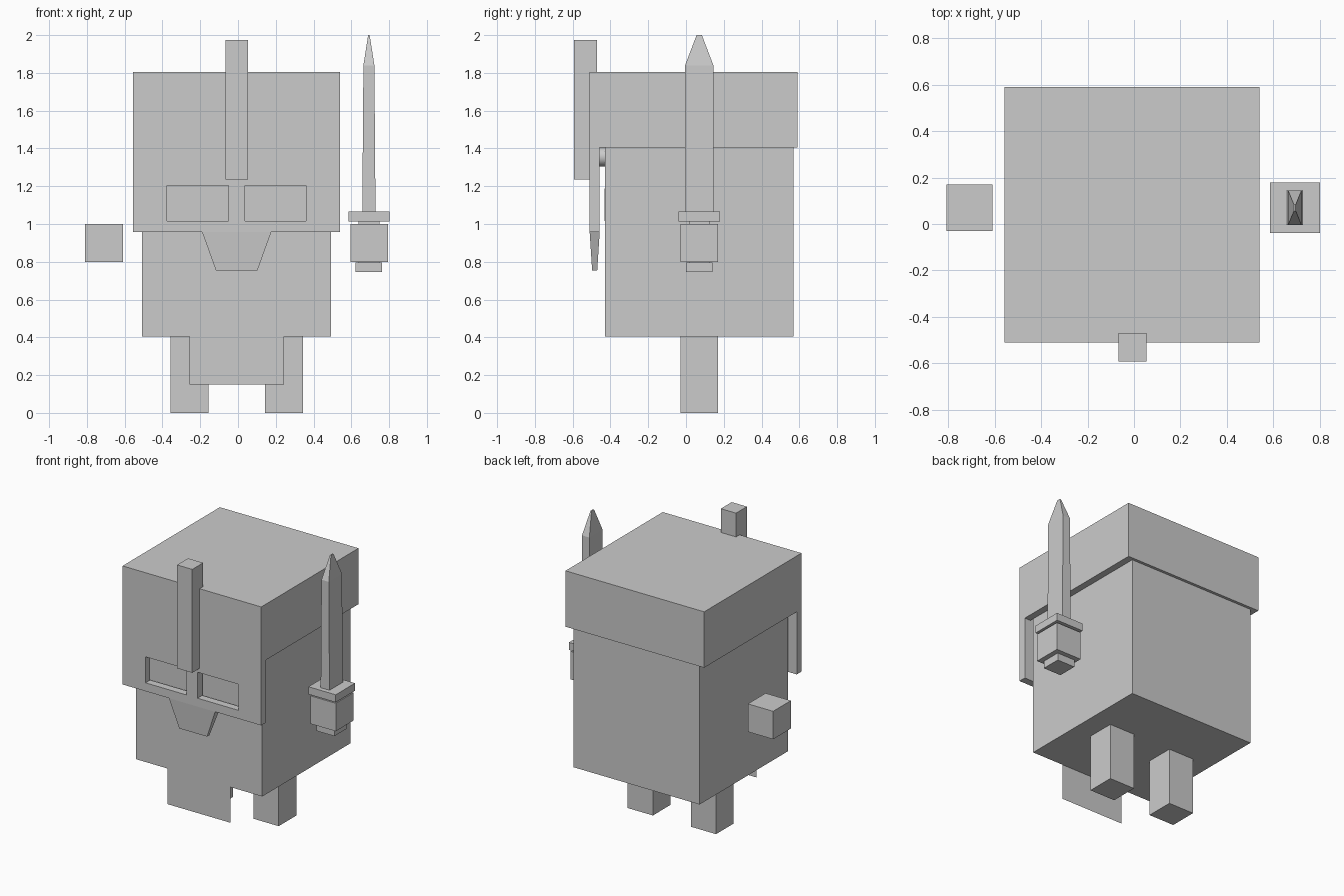
import bpy, bmesh, math

if "Cube" in bpy.data.objects:
    bpy.data.objects.remove(bpy.data.objects["Cube"])


def mesh_object(name, verts, faces):
    me = bpy.data.meshes.new(name)
    me.from_pydata(verts, [], faces)
    bm = bmesh.new()
    bm.from_mesh(me)
    bmesh.ops.recalc_face_normals(bm, faces=bm.faces)
    bm.to_mesh(me)
    bm.free()
    ob = bpy.data.objects.new(name, me)
    bpy.context.collection.objects.link(ob)
    return ob


def loft(name, sections):
    """Stack of rectangles (x0, x1, y0, y1, z), capped at both ends."""
    verts, faces = [], []
    for x0, x1, y0, y1, z in sections:
        verts += [(x0, y0, z), (x1, y0, z), (x1, y1, z), (x0, y1, z)]
    for s in range(len(sections) - 1):
        b = s * 4
        for i in range(4):
            j = (i + 1) % 4
            faces.append((b + i, b + j, b + 4 + j, b + 4 + i))
    n = len(verts)
    faces += [(3, 2, 1, 0), (n - 4, n - 3, n - 2, n - 1)]
    return mesh_object(name, verts, faces)


def box(name, x0, x1, y0, y1, z0, z1):
    return loft(name, [(x0, x1, y0, y1, z0), (x0, x1, y0, y1, z1)])


def cut(target, cutter):
    cutter.hide_render = True
    cutter.display_type = 'WIRE'
    m = target.modifiers.new(cutter.name, 'BOOLEAN')
    m.operation = 'DIFFERENCE'
    m.solver = 'EXACT'
    m.object = cutter


CX = -0.007  # centre line of the figure

# Body, legs and hanging front cloth
box("body", CX - 0.5, CX + 0.5, -0.43, 0.57, 0.405, 1.405)
mesh_object("front_cloth",
            [(CX - 0.25, -0.43, 0.15), (CX + 0.25, -0.43, 0.15),
             (CX + 0.25, -0.43, 0.405), (CX - 0.25, -0.43, 0.405)],
            [(0, 1, 2, 3)])
for side, s in (("left", -1), ("right", 1)):
    x = CX + s * 0.25
    box(side + "_leg", x - 0.1, x + 0.1, -0.03, 0.17, 0, 0.405)
    x = CX + s * 0.702
    box(side + "_hand", x - 0.1, x + 0.1, -0.03, 0.17, 0.8, 1.0)
    # Flat eye on the face and small round stud behind the visor
    x = CX + s * 0.2
    box(side + "_eye", x - 0.065, x + 0.065, -0.432, -0.429, 1.017, 1.188)
    bpy.ops.mesh.primitive_cylinder_add(
        vertices=24, radius=0.05, depth=0.04,
        location=(CX + s * 0.43, -0.447, 1.355), rotation=(math.pi / 2, 0, 0))
    bpy.context.object.name = side + "_helmet_stud"
    bpy.ops.object.shade_smooth_by_angle()

# Hollow helmet with a long front visor and two eye openings
helmet = box("helmet", CX - 0.55, CX + 0.548, -0.51, 0.59, 0.957, 1.805)
cut(helmet, box("helmet_skirt_cutter", -1, 1, -0.457, 1, 0.8, 1.405))
cut(helmet, box("helmet_hollow_cutter", CX - 0.5, CX + 0.5, -0.457, 0.54, 0.9, 1.755))
for side, s in (("left", -1), ("right", 1)):
    x = CX + s * 0.206
    cut(helmet, box(side + "_eye_cutter", x - 0.162, x + 0.162, -0.7, -0.44, 1.017, 1.203))

# Tapered nose guard and crest
loft("nose_guard", [(CX - 0.11, CX + 0.11, -0.497, -0.47, 0.755),
                    (CX - 0.183, CX + 0.183, -0.51, -0.457, 0.957)])
box("crest", CX - 0.06, CX + 0.06, -0.593, -0.47, 1.235, 1.975)


# Sword held upright in the right hand
def centred(hx, hy, z):
    return (0.693 - hx, 0.693 + hx, 0.07 - hy, 0.07 + hy, z)


loft("sword_blade", [centred(0.035, 0.075, 1.06), centred(0.029, 0.075, 1.84),
                     centred(0.004, 0.014, 2.0)])
loft("sword_guard", [centred(0.108, 0.109, 1.012), centred(0.108, 0.109, 1.066)])
loft("sword_grip", [centred(0.055, 0.055, 0.78), centred(0.055, 0.055, 1.02)])
loft("sword_pommel", [centred(0.07, 0.07, 0.745), centred(0.07, 0.07, 0.797)])
